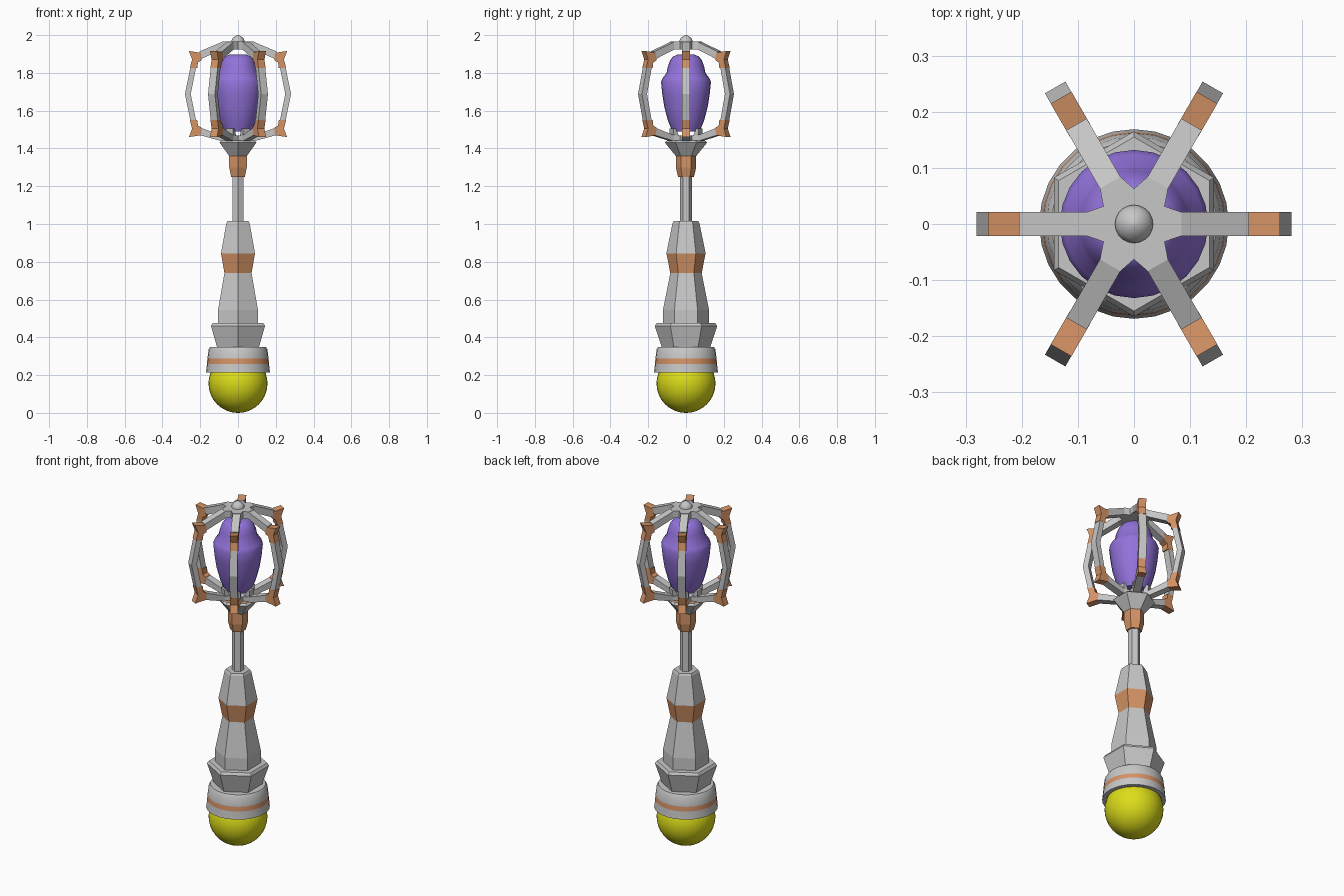
import bpy, bmesh
from math import sin, cos, pi, radians

cube = bpy.data.objects.get("Cube")
if cube:
    bpy.data.objects.remove(cube, do_unlink=True)


def material(name, rgb):
    m = bpy.data.materials.new(name)
    m.use_nodes = True
    m.diffuse_color = (*rgb, 1)
    m.node_tree.nodes["Principled BSDF"].inputs["Base Color"].default_value = (*rgb, 1)
    return m


GREY = material("grey metal", (0.57, 0.57, 0.57))
COPPER = material("copper", (0.66, 0.29, 0.13))
PURPLE = material("purple crystal", (0.29, 0.17, 0.71))
YELLOW = material("yellow orb", (0.72, 0.72, 0.01))


def finish(name, bm, mats, smooth=False):
    bmesh.ops.recalc_face_normals(bm, faces=bm.faces)
    mesh = bpy.data.meshes.new(name)
    bm.to_mesh(mesh)
    bm.free()
    for m in mats:
        mesh.materials.append(m)
    obj = bpy.data.objects.new(name, mesh)
    bpy.context.collection.objects.link(obj)
    if smooth:
        bpy.ops.object.select_all(action="DESELECT")
        obj.select_set(True)
        bpy.context.view_layer.objects.active = obj
        bpy.ops.object.shade_smooth_by_angle(angle=radians(30))
    return obj


def lathe(name, profile, sides, mats, bands=(), smooth=False):
    """Stack rings of (radius, z); band numbers listed use the second material."""
    bm = bmesh.new()
    turn = pi / 6 if sides == 6 else 0
    rings = [[bm.verts.new((r * cos(turn + 2 * pi * i / sides),
                            r * sin(turn + 2 * pi * i / sides), z))
              for i in range(sides)] for r, z in profile]
    for k, (low, high) in enumerate(zip(rings, rings[1:])):
        for i in range(sides):
            j = (i + 1) % sides
            f = bm.faces.new((low[i], low[j], high[j], high[i]))
            f.material_index = int(k in bands)
    bm.faces.new(rings[0])
    bm.faces.new(rings[-1])
    return finish(name, bm, mats, smooth)


def extrude(bm, bottom, top):
    a = [bm.verts.new(p) for p in bottom]
    b = [bm.verts.new(p) for p in top]
    bm.faces.new(a)
    bm.faces.new(b)
    for i in range(len(a)):
        j = (i + 1) % len(a)
        bm.faces.new((a[i], a[j], b[j], b[i]))


def spokes(name, profile, mat, half=0.021):
    """Six copies round the axis of an (r, z) outline given a width."""
    bm = bmesh.new()
    for k in range(6):
        c, s = cos(k * pi / 3), sin(k * pi / 3)
        sides = [[(r * c - w * s, r * s + w * c, z) for r, z in profile]
                 for w in (-half, half)]
        extrude(bm, *sides)
    return finish(name, bm, [mat])


def star_hub(name, low, high):
    """Six-armed plate whose corners meet the spokes."""
    plan = []
    for k in range(6):
        c, s = cos(k * pi / 3), sin(k * pi / 3)
        for r, w in ((0.085, -0.021), (0.085, 0.021), (0.0546, 0.0315)):
            plan.append((r * c - w * s, r * s + w * c))
    bm = bmesh.new()
    extrude(bm, [(x, y, low) for x, y in plan], [(x, y, high) for x, y in plan])
    return finish(name, bm, [GREY])


# Orb at the base
bm = bmesh.new()
bmesh.ops.create_uvsphere(bm, u_segments=32, v_segments=20, radius=0.156)
bmesh.ops.translate(bm, verts=bm.verts, vec=(0, 0, 0.156))
finish("base_orb", bm, [YELLOW], True)

# Round cap with a copper stripe
lathe("orb_cap", [(0.145, 0.235), (0.145, 0.215), (0.169, 0.215), (0.164, 0.26),
                  (0.162, 0.287), (0.156, 0.335), (0.147, 0.35)],
      28, [GREY, COPPER], (3,), True)

# Six-sided collar, grip, shaft and neck
lathe("collar", [(0.127, 0.345), (0.165, 0.46), (0.155, 0.475)], 6, [GREY])
lathe("grip", [(0.122, 0.47), (0.122, 0.545), (0.083, 0.74), (0.104, 0.845),
               (0.071, 1.005), (0.064, 1.017)], 6, [GREY, COPPER], (2,))
lathe("shaft", [(0.033, 1.0), (0.033, 1.26)], 6, [GREY])
lathe("neck", [(0.042, 1.25), (0.054, 1.3), (0.054, 1.36), (0.113, 1.432),
               (0.1, 1.442)], 6, [COPPER, GREY], (2, 3))

# Crystal
lathe("crystal", [(0.072, 1.49), (0.095, 1.545), (0.115, 1.62), (0.126, 1.69),
                  (0.132, 1.752), (0.124, 1.772), (0.103, 1.8), (0.096, 1.835),
                  (0.084, 1.867), (0.068, 1.887), (0.045, 1.897)],
      24, [PURPLE], (), True)

# Cage: hubs, arms, corner brackets and bowed struts
star_hub("upper_hub", 1.925, 1.966)
star_hub("lower_hub", 1.435, 1.468)
spokes("upper_arms", [(0.08, 1.925), (0.08, 1.966), (0.205, 1.913), (0.2, 1.872)], GREY)
spokes("lower_arms", [(0.08, 1.468), (0.08, 1.437), (0.205, 1.471), (0.2, 1.51)], GREY)
spokes("crystal_claws", [(0.055, 1.46), (0.085, 1.46), (0.09, 1.505), (0.07, 1.505)], GREY)
bracket = [(0.195, 0.218), (0.26, 0.228), (0.243, 0.183),
           (0.255, 0.137), (0.216, 0.137), (0.212, 0.168), (0.193, 0.178)]
for name, sign in (("upper_brackets", 1), ("lower_brackets", -1)):
    spokes(name, [(r, 1.688 + sign * z) for r, z in bracket], COPPER, 0.0213)
spokes("struts", [(0.252, 1.828), (0.281, 1.688), (0.252, 1.548),
                  (0.222, 1.548), (0.25, 1.688), (0.222, 1.828)], GREY)

# Finial
lathe("finial", [(0.034, 1.955), (0.034, 1.972), (0.027, 1.985), (0.015, 1.995),
                 (0.003, 2.0)], 20, [GREY], (), True)
